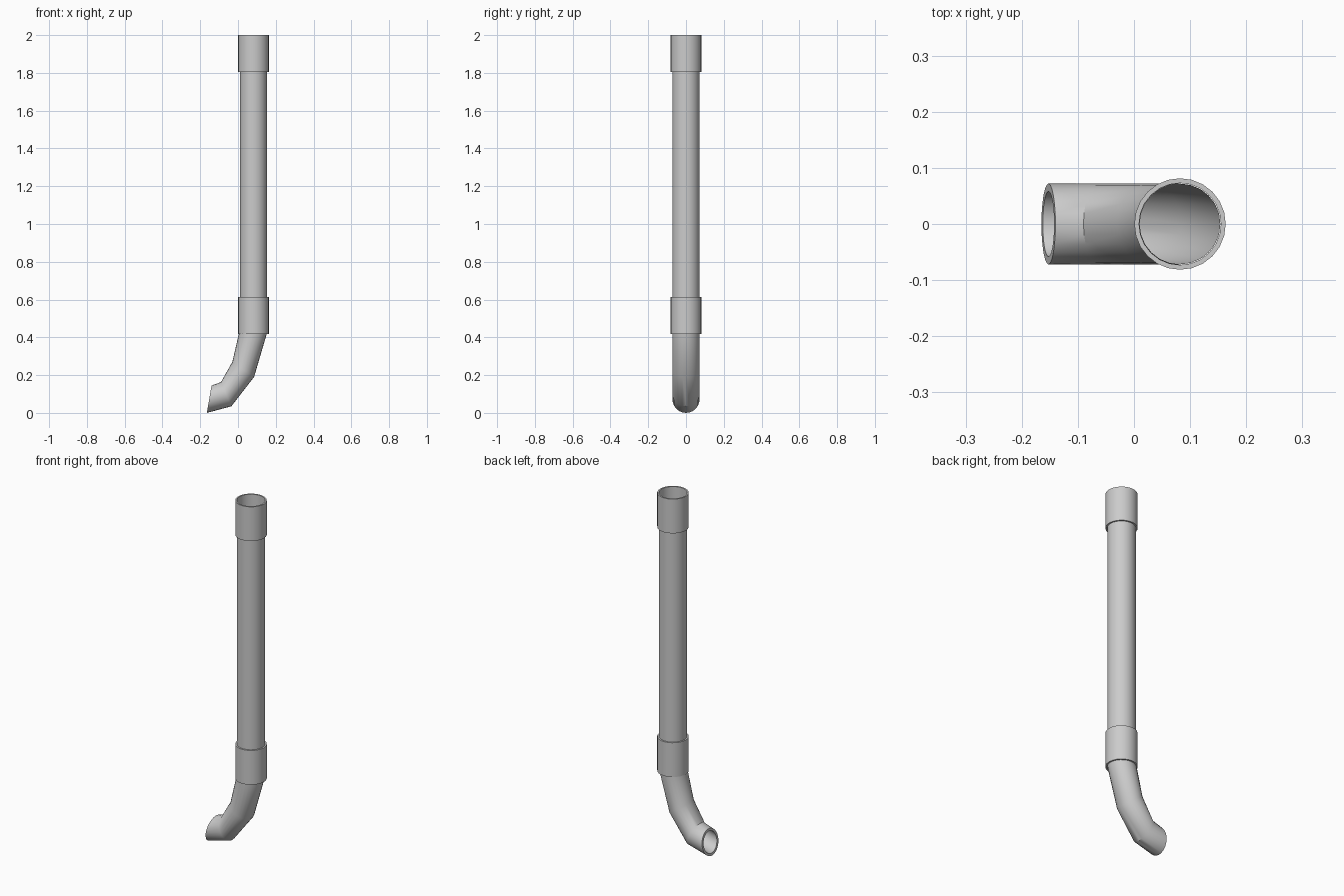
import bpy, bmesh, math
from mathutils import Vector

SIDES = 24
AXIS_X = 0.082
PIPE_R, COLLAR_R, BORE_R = 0.072, 0.0815, 0.073

cube = bpy.data.objects.get("Cube")
if cube:
    bpy.data.objects.remove(cube, do_unlink=True)

grey = bpy.data.materials.new("pipe_grey")
grey.use_nodes = True
colour = (0.6, 0.6, 0.6, 1)
grey.diffuse_color = colour
grey.node_tree.nodes["Principled BSDF"].inputs["Base Color"].default_value = colour


def loft(name, rings, closed=False):
    """Skin rings given as (left point, right point, depth radius) in the xz plane."""
    bm = bmesh.new()
    loops = []
    for left, right, depth in rings:
        a, b = Vector((left[0], 0, left[1])), Vector((right[0], 0, right[1]))
        mid, half = (a + b) / 2, (b - a) / 2
        loop = []
        for i in range(SIDES):
            t = math.tau * i / SIDES
            loop.append(bm.verts.new(mid + half * math.cos(t) + Vector((0, depth * math.sin(t), 0))))
        loops.append(loop)
    pairs = list(zip(loops, loops[1:]))
    if closed:
        pairs.append((loops[-1], loops[0]))
    for lower, upper in pairs:
        for i in range(SIDES):
            j = (i + 1) % SIDES
            bm.faces.new((lower[i], lower[j], upper[j], upper[i]))
    mesh = bpy.data.meshes.new(name)
    bm.to_mesh(mesh)
    bm.free()
    mesh.materials.append(grey)
    obj = bpy.data.objects.new(name, mesh)
    bpy.context.collection.objects.link(obj)
    bpy.ops.object.select_all(action='DESELECT')
    obj.select_set(True)
    bpy.context.view_layer.objects.active = obj
    bpy.ops.object.shade_smooth_by_angle(angle=math.radians(35))
    return obj


def level(z, r):
    """Horizontal ring around the upright axis."""
    return ((AXIS_X - r, z), (AXIS_X + r, z), r)


def shrink(ring, k):
    """Same ring scaled about its centre."""
    a, b, d = ring
    mid = [(p + q) / 2 for p, q in zip(a, b)]
    return tuple(tuple(m + (p - m) * k for p, m in zip(pt, mid)) for pt in (a, b)) + (d * k,)


# Upright pipe, open at both ends
loft("straight_pipe", [level(0.52, PIPE_R), level(1.9, PIPE_R)])

# Hollow joining collars
for name, base in (("lower_collar", 0.418), ("upper_collar", 1.805)):
    top = base + 0.195
    loft(name, [level(base, BORE_R), level(base, COLLAR_R),
                level(top, COLLAR_R), level(top, BORE_R)], closed=True)

# Bent outlet with a thick lip and inner bore at its mouth
mitre = ((0.01, 0.442), (0.154, 0.424), PIPE_R)
bend = ((-0.03, 0.27), (0.085, 0.19), PIPE_R)
knee = ((-0.09, 0.163), (-0.035, 0.035), PIPE_R)
mouth = ((-0.14, 0.145), (-0.165, 0.0), PIPE_R)
loft("outlet_elbow", [level(0.52, PIPE_R), mitre, bend, knee, mouth,
                      shrink(mouth, 0.81), shrink(knee, 0.81)])
